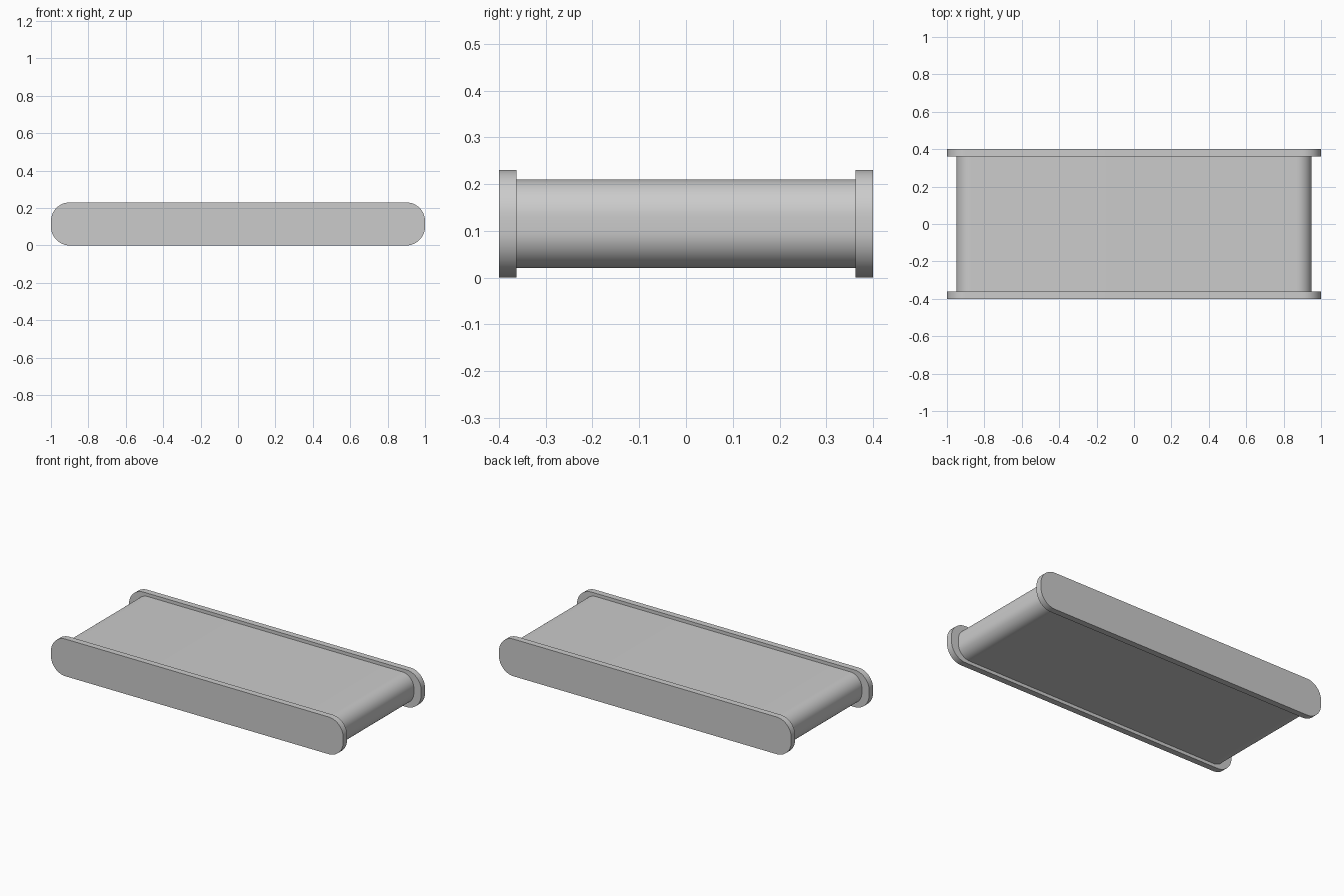
import bpy, bmesh, math

if "Cube" in bpy.data.objects:
    bpy.data.objects.remove(bpy.data.objects["Cube"])

ZC = 0.115  # mid height of the conveyor


def rounded_profile(half_x, half_z, r, steps=12):
    """Rounded rectangle in the xz plane."""
    pts = []
    for k, (sx, sz) in enumerate([(1, 1), (-1, 1), (-1, -1), (1, -1)]):
        for i in range(steps + 1):
            a = math.pi / 2 * (k + i / steps)
            pts.append((sx * (half_x - r) + r * math.cos(a),
                        ZC + sz * (half_z - r) + r * math.sin(a)))
    return pts


def extrude_part(name, pts, y0, y1):
    bm = bmesh.new()
    face = bm.faces.new([bm.verts.new((x, y0, z)) for x, z in pts])
    ext = bmesh.ops.extrude_face_region(bm, geom=[face], use_keep_orig=True)
    moved = [v for v in ext["geom"] if isinstance(v, bmesh.types.BMVert)]
    bmesh.ops.translate(bm, verts=moved, vec=(0, y1 - y0, 0))
    bmesh.ops.recalc_face_normals(bm, faces=bm.faces[:])
    mesh = bpy.data.meshes.new(name)
    bm.to_mesh(mesh)
    bm.free()
    obj = bpy.data.objects.new(name, mesh)
    bpy.context.collection.objects.link(obj)
    bpy.ops.object.select_all(action='DESELECT')
    obj.select_set(True)
    bpy.context.view_layer.objects.active = obj
    bpy.ops.object.shade_smooth_by_angle(angle=math.radians(35))
    return obj


# Belt body between the side plates
extrude_part("belt", rounded_profile(0.95, 0.095, 0.08), -0.362, 0.362)

# Side plates, front and back
plate = rounded_profile(1.0, 0.115, 0.1)
extrude_part("front_side_plate", plate, -0.4, -0.362)
extrude_part("back_side_plate", plate, 0.362, 0.4)
